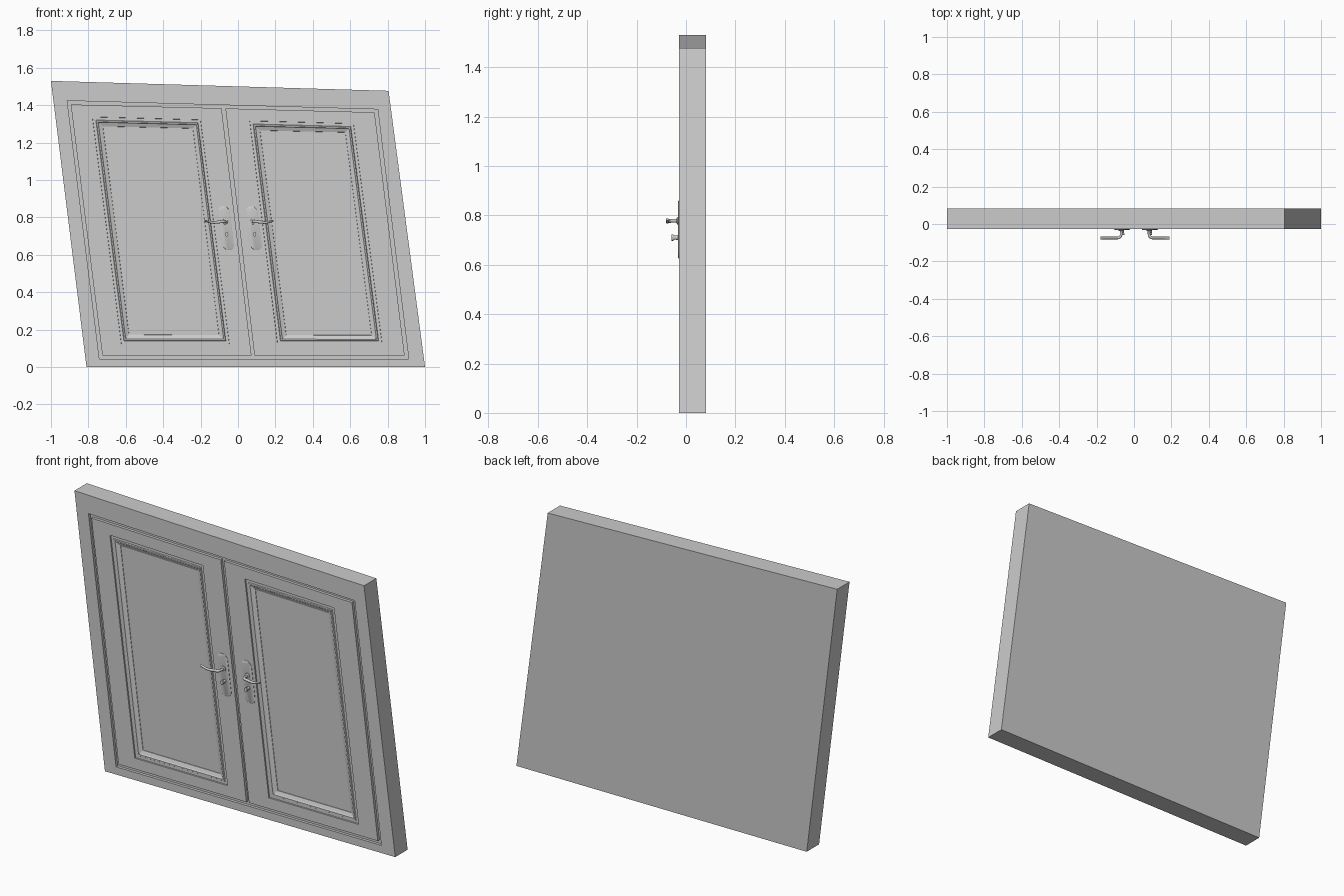
import bpy, bmesh
from math import sin, cos, pi, radians
from mathutils import Vector

if "Cube" in bpy.data.objects:
    bpy.data.objects.remove(bpy.data.objects["Cube"])

LEAN = -0.128            # sideways lean of the whole door per unit of height
FRONT, FLOOR, BACK = -0.028, -0.012, 0.082


def loft(name, rings, cap_start=True, cap_end=True, smooth=False, color=None):
    """Bridge equal-length rings of points into one mesh object."""
    bm = bmesh.new()
    vs = [[bm.verts.new(p) for p in r] for r in rings]
    n = len(rings[0])
    for a, b in zip(vs, vs[1:]):
        for i in range(n):
            j = (i + 1) % n
            bm.faces.new((a[i], a[j], b[j], b[i]))
    if cap_start:
        bm.faces.new(vs[0][::-1])
    if cap_end:
        bm.faces.new(vs[-1])
    bmesh.ops.recalc_face_normals(bm, faces=bm.faces)
    me = bpy.data.meshes.new(name)
    bm.to_mesh(me)
    bm.free()
    ob = bpy.data.objects.new(name, me)
    bpy.context.collection.objects.link(ob)
    if color:
        mat = bpy.data.materials.new(name + "_material")
        mat.diffuse_color = color
        mat.use_nodes = True
        mat.node_tree.nodes["Principled BSDF"].inputs["Base Color"].default_value = mat.diffuse_color
        me.materials.append(mat)
    if smooth:
        bpy.ops.object.select_all(action='DESELECT')
        ob.select_set(True)
        bpy.context.view_layer.objects.active = ob
        bpy.ops.object.shade_smooth_by_angle(angle=radians(35))
    return ob


def at(quad, y):
    return [(x, y, z) for x, z in quad]


def mix(a, b, t):
    return [(p[0] + (q[0] - p[0]) * t, p[1] + (q[1] - p[1]) * t) for p, q in zip(a, b)]


# Frame: leaning slab with a shallow pocket in front
outer = [(-1, 1.53), (0.805, 1.477), (1, 0), (-0.81, 0)]
pocket = [(-0.913, 1.424), (0.747, 1.378), (0.913, 0.043), (-0.741, 0.043)]
loft("door_frame", [at(outer, BACK), at(outer, FRONT), at(pocket, FRONT), at(pocket, FLOOR)])

# Leaves: outline, moulding outline and glass outline (TL, TR, BR, BL)
leaves = {
    "left": ([(-0.894, 1.404), (-0.088, 1.384), (0.072, 0.062), (-0.725, 0.062)],
             [(-0.779, 1.338), (-0.200, 1.322), (-0.046, 0.123), (-0.624, 0.123)],
             [(-0.720, 1.285), (-0.243, 1.274), (-0.104, 0.173), (-0.581, 0.176)]),
    "right": ([(-0.067, 1.383), (0.730, 1.362), (0.891, 0.062), (0.088, 0.062)],
              [(0.062, 1.317), (0.618, 1.302), (0.771, 0.123), (0.211, 0.123)],
              [(0.120, 1.263), (0.572, 1.253), (0.712, 0.172), (0.260, 0.173)]),
}
# Moulding section: (fraction towards the glass, depth)
moulding = [(0, FRONT), (0.02, -0.021), (0.32, -0.021), (0.38, -0.026),
            (0.52, -0.026), (0.6, -0.021), (0.95, -0.014), (1, -0.008)]
for side, (leaf, trim, glass) in leaves.items():
    rings = [at(leaf, FLOOR), at(leaf, FRONT)] + [at(mix(trim, glass, t), y) for t, y in moulding]
    loft(side + "_leaf", rings, cap_start=False, cap_end=False)
    loft(side + "_glass", [at(glass, -0.009)], cap_start=False, color=(0.03, 0.5, 0.5, 1))


def lean(x, z):
    return x + LEAN * (z - 0.742)


def disc(cx, cz, rx, rz, y, n=20):
    return [(lean(cx + rx * cos(2 * pi * i / n), cz), y, cz + rz * sin(2 * pi * i / n))
            for i in range(n)]


def stadium(cx, r, y, n=12):
    pts = []
    for zc, a0 in ((0.829, 0), (0.656, pi)):
        for i in range(n + 1):
            a = a0 + pi * i / n
            z = zc + r * sin(a)
            pts.append((lean(cx + r * cos(a), z), y, z))
    return pts


def tube(name, path):
    """Sweep an oval along a path of (x, y, z, half_thickness, half_height)."""
    rings = []
    for i, (x, y, z, rt, rh) in enumerate(path):
        a, b = path[max(i - 1, 0)], path[min(i + 1, len(path) - 1)]
        d = Vector((b[0] - a[0], b[1] - a[1], 0)).normalized()
        s = Vector((-d.y, d.x, 0))
        rings.append([Vector((x, y, z)) + s * rt * cos(2 * pi * k / 12)
                      + Vector((0, 0, rh * sin(2 * pi * k / 12))) for k in range(12)])
    loft(name, rings, smooth=True)


# Handles: back plate, collar, bent lever and lock knob
for side, cx, s in (("left", -0.064, -1), ("right", 0.085, 1)):
    loft(side + "_handle_plate", [stadium(cx, 0.031, FRONT), stadium(cx, 0.031, -0.030),
                                  stadium(cx, 0.028, -0.032)], smooth=True)
    loft(side + "_handle_collar", [disc(cx, 0.778, 0.015, 0.015, -0.031),
                                   disc(cx, 0.778, 0.014, 0.014, -0.036),
                                   disc(cx, 0.778, 0.010, 0.010, -0.038)], smooth=True)
    hx = lean(cx, 0.778)
    path = [(hx, -0.030, 0.778, 0.007, 0.007), (hx, -0.055, 0.778, 0.007, 0.007)]
    for i in range(1, 6):
        a = pi / 2 * i / 5
        path.append((hx + s * 0.02 * (1 - cos(a)), -0.055 - 0.02 * sin(a), 0.778, 0.007, 0.008))
    for dx, z, h in ((0.04, 0.775, 0.008), (0.06, 0.773, 0.007), (0.08, 0.775, 0.006),
                     (0.10, 0.780, 0.006), (0.11, 0.783, 0.005)):
        path.append((hx + s * dx, -0.075, z, 0.007, h))
    tube(side + "_handle_lever", path)
    loft(side + "_lock_knob", [disc(cx, 0.71, 0.008, 0.010, -0.031), disc(cx, 0.71, 0.006, 0.008, -0.045),
                               disc(cx, 0.71, 0.008, 0.013, -0.052),
                               disc(cx, 0.71, 0.008, 0.013, -0.059)], smooth=True)
